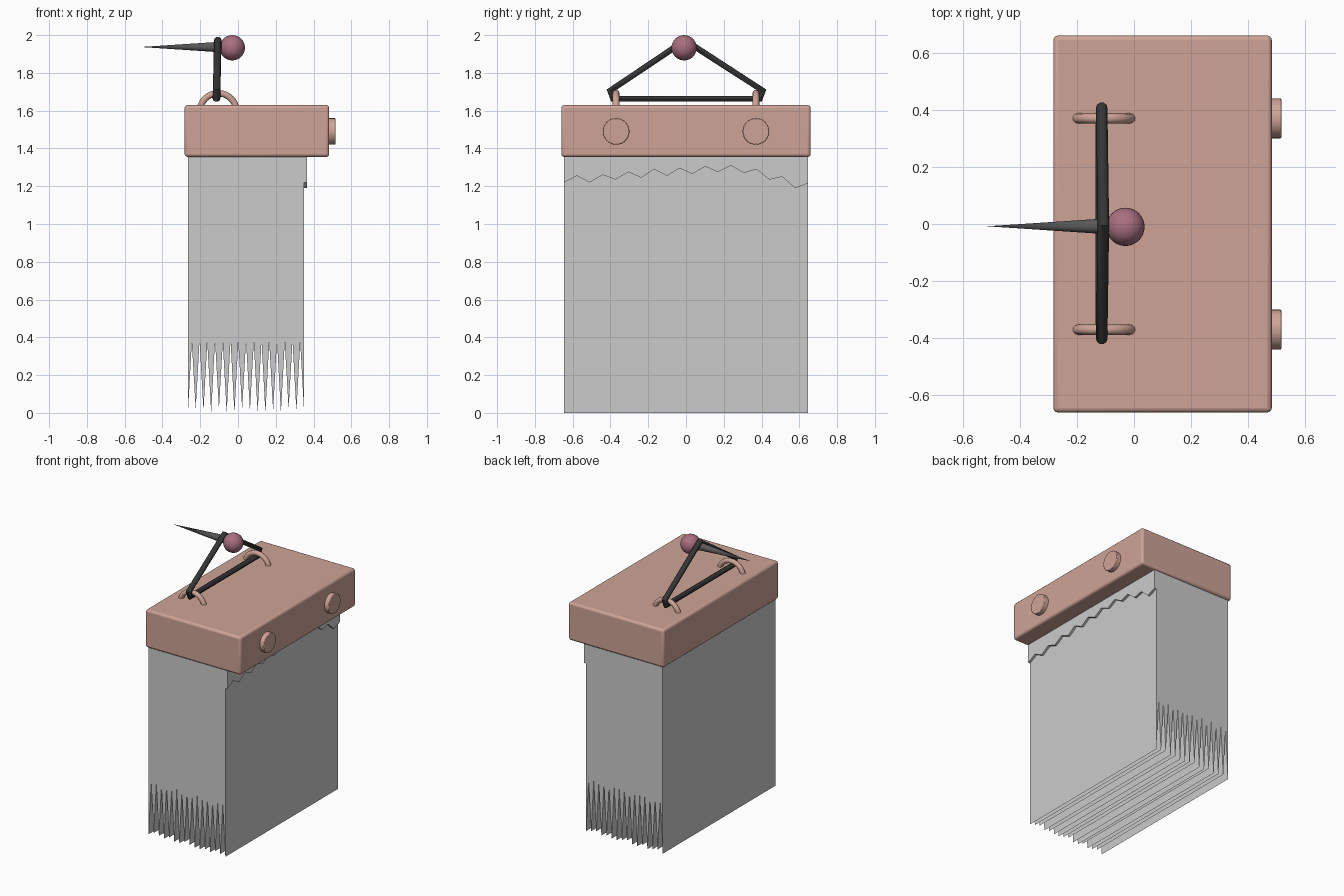
import bpy, bmesh, math
from mathutils import Vector

if "Cube" in bpy.data.objects:
    bpy.data.objects.remove(bpy.data.objects["Cube"])

def material(name, rgb):
    m = bpy.data.materials.new(name)
    m.diffuse_color = (*rgb, 1)
    m.use_nodes = True
    m.node_tree.nodes["Principled BSDF"].inputs["Base Color"].default_value = m.diffuse_color
    return m

PINK = material("header_pink", (0.62, 0.37, 0.31))
DARK = material("dark_metal", (0.035, 0.035, 0.035))
STEEL = material("pin_steel", (0.10, 0.10, 0.10))
MAUVE = material("pin_head_mauve", (0.40, 0.16, 0.22))

def finish(ob, name, mat=None, smooth=True):
    ob.name = name
    if mat:
        ob.data.materials.append(mat)
    if smooth:
        bpy.ops.object.select_all(action='DESELECT')
        ob.select_set(True)
        bpy.context.view_layer.objects.active = ob
        bpy.ops.object.shade_smooth_by_angle(angle=math.radians(40))
    return ob

def bevel(ob, width, segments=3):
    b = ob.modifiers.new("bevel", 'BEVEL')
    b.width, b.segments = width, segments

def prism(name, outline, offset):
    """Extrude a closed outline of 3D points along an offset."""
    bm = bmesh.new()
    f = bm.faces.new([bm.verts.new(p) for p in outline])
    ext = bmesh.ops.extrude_face_region(bm, geom=[f])
    bmesh.ops.translate(bm, vec=Vector(offset),
                        verts=[v for v in ext["geom"] if isinstance(v, bmesh.types.BMVert)])
    bmesh.ops.recalc_face_normals(bm, faces=bm.faces)
    me = bpy.data.meshes.new(name)
    bm.to_mesh(me)
    bm.free()
    ob = bpy.data.objects.new(name, me)
    bpy.context.collection.objects.link(ob)
    return ob

def tube(name, points, radius, mat, cyclic):
    """Round tube along a polyline."""
    cu = bpy.data.curves.new(name, 'CURVE')
    cu.dimensions = '3D'
    cu.bevel_depth, cu.bevel_resolution, cu.use_fill_caps = radius, 3, True
    sp = cu.splines.new('POLY')
    sp.points.add(len(points) - 1)
    for p, co in zip(sp.points, points):
        p.co = (*co, 1)
    sp.use_cyclic_u = cyclic
    ob = bpy.data.objects.new(name, cu)
    bpy.context.collection.objects.link(ob)
    bpy.ops.object.select_all(action='DESELECT')
    ob.select_set(True)
    bpy.context.view_layer.objects.active = ob
    bpy.ops.object.convert(target='MESH')
    return finish(bpy.context.object, name, mat)

# Header bar
bpy.ops.mesh.primitive_cube_add(size=1, location=(0.1, 0, 1.4925))
header = bpy.context.object
header.scale = (0.765, 1.32, 0.275)
bpy.ops.object.transform_apply(location=False, rotation=False, scale=True)
finish(header, "header_bar", PINK)
bevel(header, 0.016)

# Paper block whose lower edge splits into thin leaves
X0, X1, LEAVES = -0.265, 0.35, 15
step = (X1 - X0) / LEAVES
outline = [(X0, -0.645, 1.37)]
for i in range(LEAVES + 1):
    outline.append((X0 + i * step, -0.645, 0.01 * (i * 2 % 3) if i % 5 else 0.0))
    if i < LEAVES:
        outline.append((X0 + (i + 0.5) * step, -0.645, 0.375 + 0.01 * (i % 2)))
outline.append((X1, -0.645, 1.37))
prism("paper_block", outline, (0, 1.29, 0))

# Torn stub left on the block's face
tear = [1.22, 1.255, 1.22, 1.26, 1.235, 1.275, 1.245, 1.29, 1.255, 1.295,
        1.265, 1.305, 1.275, 1.31, 1.27, 1.29, 1.235, 1.25, 1.19, 1.215]
stub = [(X1, -0.645 + 1.29 * i / (len(tear) - 1), z) for i, z in enumerate(tear)]
stub += [(X1, 0.645, 1.37), (X1, -0.645, 1.37)]
prism("torn_stub", stub, (0.016, 0, 0))

# Rivets and hanging loops, one pair per side
for side, y in (("left", -0.37), ("right", 0.37)):
    bpy.ops.mesh.primitive_cylinder_add(vertices=32, radius=0.07, depth=0.055,
                                        location=(0.4885, y, 1.49),
                                        rotation=(0, math.pi / 2, 0))
    rivet = finish(bpy.context.object, "rivet_" + side, PINK)
    bevel(rivet, 0.004, 2)
    arc = [(-0.105 + 0.097 * math.cos(math.pi * i / 20), y,
            1.595 + 0.097 * math.sin(math.pi * i / 20)) for i in range(21)]
    tube("hanging_loop_" + side, arc, 0.018, PINK, False)

# Triangular wire hanger
tube("wire_hanger", [(-0.114, -0.385, 1.663), (-0.113, -0.402, 1.706), (-0.107, -0.005, 1.972),
                     (-0.113, 0.407, 1.706), (-0.114, 0.39, 1.663)], 0.02, DARK, True)

# Wall pin: tapered spike and round head
bpy.ops.mesh.primitive_cone_add(vertices=24, radius1=0.028, radius2=0, depth=0.425,
                                location=(-0.3025, -0.008, 1.937),
                                rotation=(0, -math.pi / 2, 0))
finish(bpy.context.object, "pin_spike", STEEL)
bpy.ops.mesh.primitive_uv_sphere_add(segments=32, ring_count=16, radius=0.067,
                                     location=(-0.03, -0.01, 1.933))
finish(bpy.context.object, "pin_head", MAUVE)
